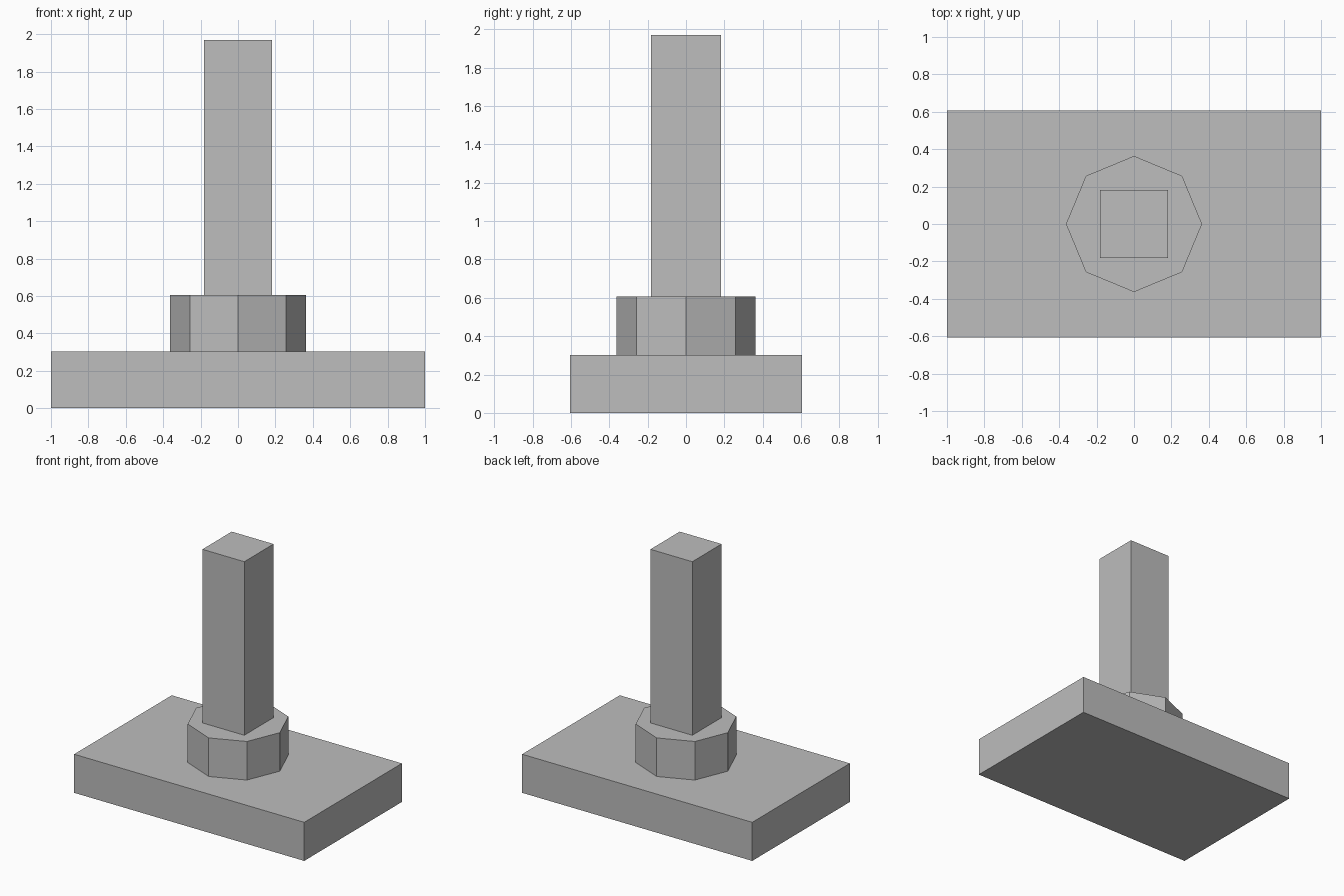
import bpy
import math

if "Cube" in bpy.data.objects:
    bpy.data.objects.remove(bpy.data.objects["Cube"])

U = 1 / 3.3  # base thickness, the module for every other size

grey = bpy.data.materials.new("plain_grey")
grey.diffuse_color = (0.51, 0.51, 0.51, 1)
grey.use_nodes = True
grey.node_tree.nodes["Principled BSDF"].inputs["Base Color"].default_value = grey.diffuse_color


def prism(name, sides, radius, z0, z1, turn=0.0, scale=(1, 1)):
    """Flat-sided upright prism standing between two heights."""
    bpy.ops.mesh.primitive_cylinder_add(
        vertices=sides, radius=radius, depth=z1 - z0,
        location=(0, 0, (z0 + z1) / 2), rotation=(0, 0, turn))
    ob = bpy.context.object
    ob.name = name
    bpy.ops.object.transform_apply(location=False, rotation=True, scale=False)
    ob.scale = (scale[0], scale[1], 1)
    bpy.ops.object.transform_apply(location=False, rotation=False, scale=True)
    ob.data.materials.append(grey)
    return ob


R2 = math.sqrt(2)
# Rectangular base slab
prism("base_slab", 4, R2, 0, U, math.pi / 4, (1, 2 * U))
# Eight-sided collar with corners on the axes
prism("collar", 8, 1.2 * U, U, 2 * U)
# Square post
prism("post", 4, 0.6 * U * R2, 2 * U, 6.5 * U, math.pi / 4)
